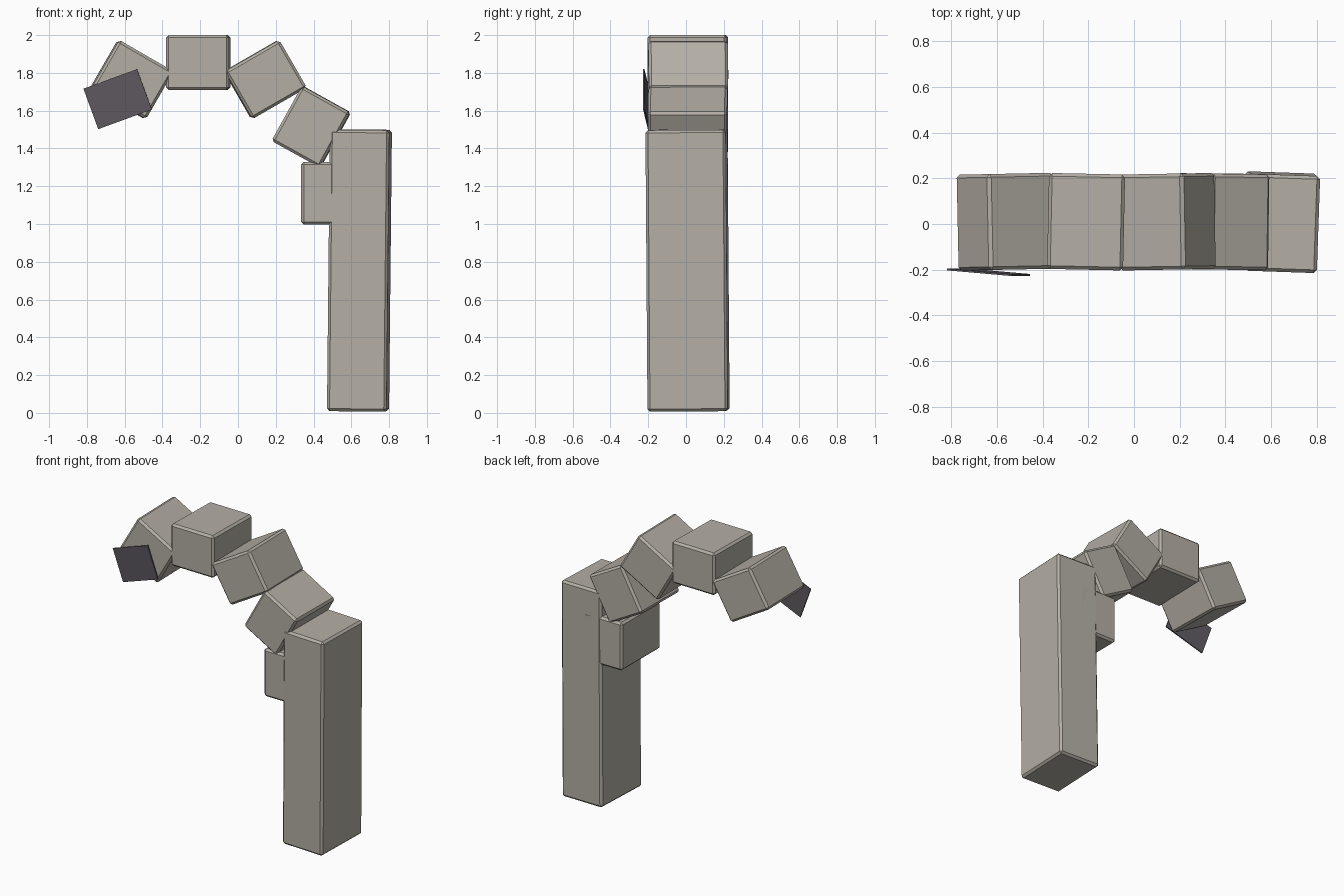
import bpy, bmesh
from math import radians
from mathutils import Euler, Matrix, Vector

if "Cube" in bpy.data.objects:
    bpy.data.objects.remove(bpy.data.objects["Cube"])


def material(name, color):
    mat = bpy.data.materials.new(name)
    mat.diffuse_color = (*color, 1)
    mat.use_nodes = True
    mat.node_tree.nodes["Principled BSDF"].inputs["Base Color"].default_value = mat.diffuse_color
    return mat


stone = material("warm grey stone", (0.46, 0.43, 0.38))
slate = material("dark slate", (0.11, 0.10, 0.115))


def block(name, center, size, rot, mat, bevel=0.014):
    """Box with chamfered edges, rotated (degrees) about its centre."""
    bm = bmesh.new()
    bmesh.ops.create_cube(bm, size=1, matrix=Matrix.Diagonal((*size, 1)))
    if bevel:
        bmesh.ops.bevel(bm, geom=bm.edges[:], offset=bevel, segments=1,
                        profile=0.5, affect='EDGES')
    turn = Euler([radians(a) for a in rot]).to_matrix().to_4x4()
    bm.transform(Matrix.Translation(Vector(center)) @ turn)
    mesh = bpy.data.meshes.new(name)
    bm.to_mesh(mesh)
    bm.free()
    mesh.materials.append(mat)
    obj = bpy.data.objects.new(name, mesh)
    bpy.context.collection.objects.link(obj)
    return obj


# Leaning pillar
block("pillar", (0.643, 0.008, 0.754), (0.315, 0.425, 1.49), (0.4, 0.6, -2), stone)

# Broken arch: x, z, tilt in the arch plane, slight yaw, name
SIZE = (0.333, 0.42, 0.292)
for name, x, z, tilt, yaw in (
        ("arch_end_block", -0.562, 1.765, 30, 1.2),
        ("keystone", -0.21, 1.855, 0, -1.2),
        ("upper_arch_block", 0.144, 1.765, -30, 1.0),
        ("lower_arch_block", 0.388, 1.515, -61, -0.8),
        ("springer_block", 0.482, 1.163, -90, -0.5)):
    if abs(tilt) > 45:  # turned on end: swap sides instead of a large tilt
        block(name, (x, 0.01, z), (SIZE[2], SIZE[1], SIZE[0]), (0, tilt + 90, yaw), stone)
    else:
        block(name, (x, 0.01, z), SIZE, (0, tilt, yaw), stone)

# Thin dark plate hung on the front of the broken end
bpy.data.objects["arch_end_block"].name = "arch_end_block"
block("hanging_plate", (-0.637, -0.211, 1.661), (0.303, 0.008, 0.228),
      (2, -20, -5), slate, bevel=0)
